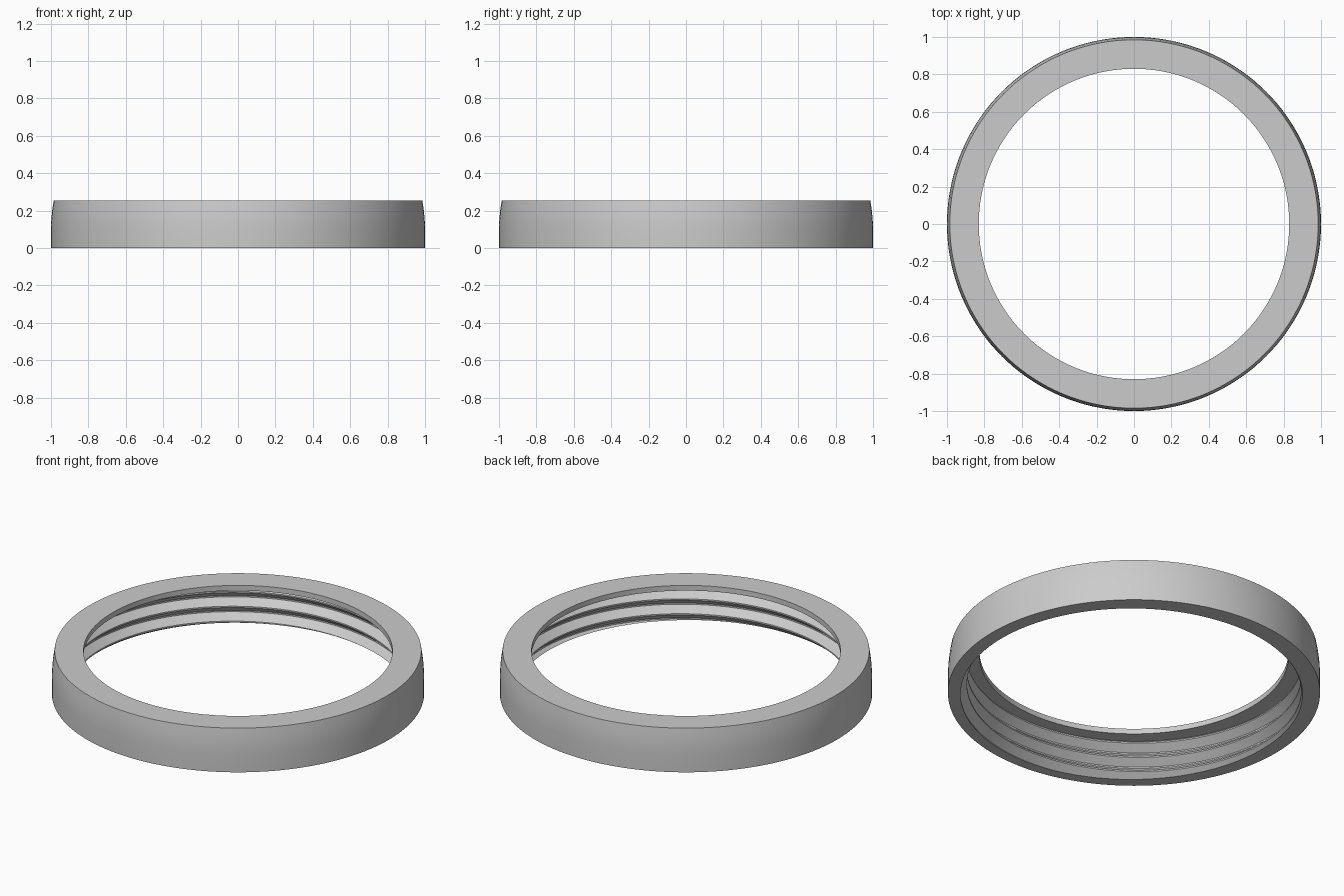
import bpy
import bmesh
import math

if "Cube" in bpy.data.objects:
    bpy.data.objects.remove(bpy.data.objects["Cube"], do_unlink=True)

SEGMENTS = 144
PITCH = 0.088
CREST, ROOT = 0.898, 0.94        # thread radii
FLAT = 0.004                     # half width of the crest and root flats
LIP_R, LIP_Z, TOP = 0.83, 0.224, 0.255


def thread_radius(z, crest_z):
    """Radius of the internal thread at height z."""
    d = abs((z - crest_z + PITCH / 2) % PITCH - PITCH / 2)
    t = (d - FLAT) / (PITCH / 2 - 2 * FLAT)
    return CREST + (ROOT - CREST) * min(max(t, 0), 1)


def section(turn):
    """Closed (radius, height) cross-section after a fraction of a turn."""
    crest_z = -0.023 + PITCH * turn
    pts = [(1, 0), (1, 0.11), (0.998, 0.155), (0.993, 0.205), (0.985, TOP),
           (LIP_R, TOP), (LIP_R, LIP_Z)]
    for k in range(4, -3, -1):
        for off in (PITCH / 2 - FLAT, FLAT, -FLAT, FLAT - PITCH / 2):
            z = min(max(crest_z + k * PITCH + off, 0), LIP_Z)
            pts.append((thread_radius(z, crest_z), z))
    pts.append((0.957, 0))
    return pts


# Threaded ring: cross-section swept once around the axis
bm = bmesh.new()
rings = []
for i in range(SEGMENTS + 1):
    a = 2 * math.pi * i / SEGMENTS
    rings.append([bm.verts.new((r * math.cos(a), r * math.sin(a), z))
                  for r, z in section(i / SEGMENTS)])
for a, b in zip(rings, rings[1:]):
    for j in range(len(a)):
        n = (j + 1) % len(a)
        bm.faces.new((a[j], b[j], b[n], a[n]))
bmesh.ops.remove_doubles(bm, verts=bm.verts, dist=0.0002)
bmesh.ops.recalc_face_normals(bm, faces=bm.faces)
mesh = bpy.data.meshes.new("threaded_ring")
bm.to_mesh(mesh)
bm.free()
ring = bpy.data.objects.new("threaded_ring", mesh)
bpy.context.collection.objects.link(ring)

# Plain grey
grey = bpy.data.materials.new("plain_grey")
grey.use_nodes = True
grey.diffuse_color = (0.6, 0.6, 0.6, 1)
grey.node_tree.nodes["Principled BSDF"].inputs["Base Color"].default_value = (0.6, 0.6, 0.6, 1)
mesh.materials.append(grey)

bpy.context.view_layer.objects.active = ring
ring.select_set(True)
bpy.ops.object.shade_smooth_by_angle(angle=math.radians(25))
